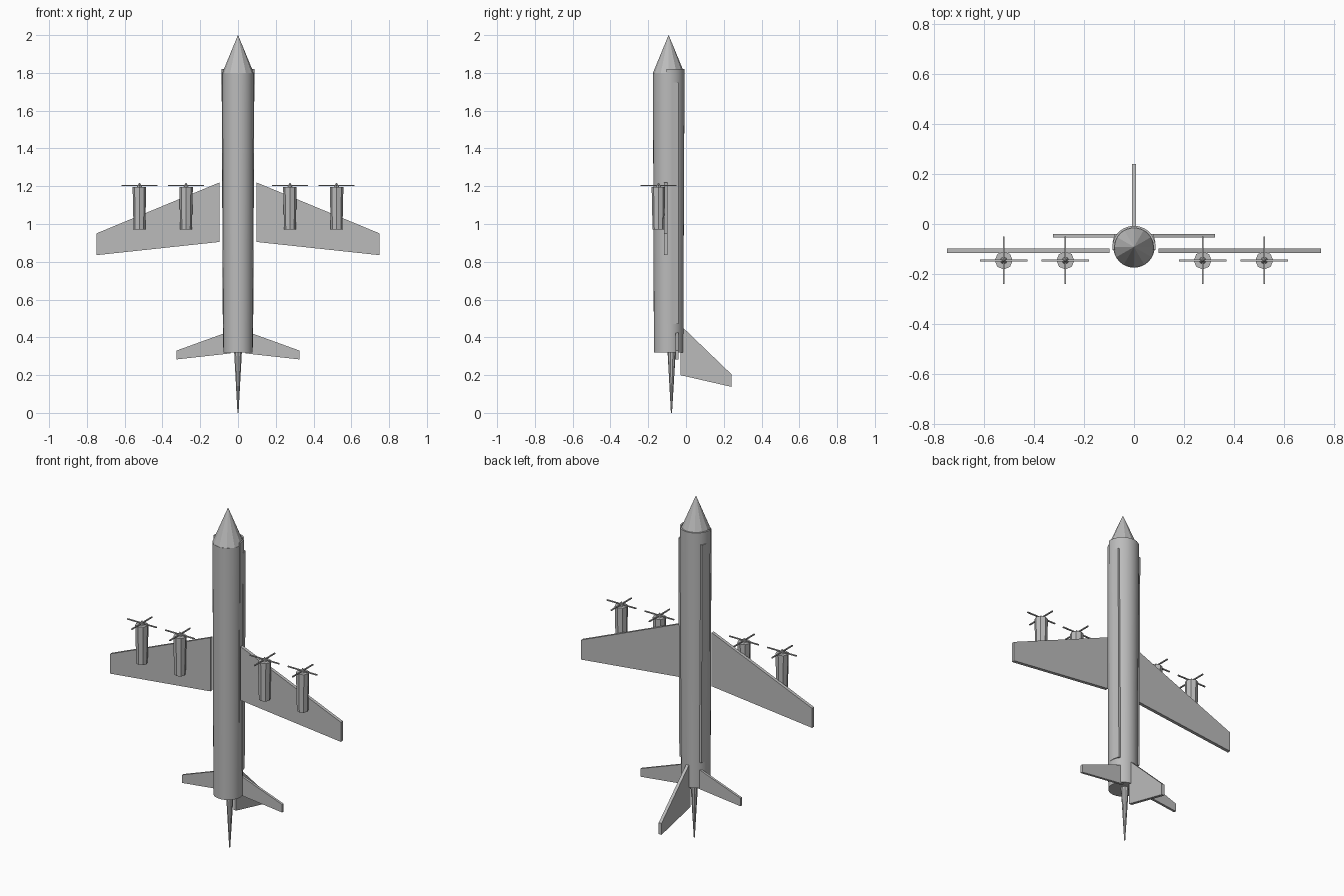
import bpy, bmesh, math
from mathutils import Matrix, Vector

if "Cube" in bpy.data.objects:
    bpy.data.objects.remove(bpy.data.objects["Cube"], do_unlink=True)

grey = bpy.data.materials.new("airframe_grey")
grey.use_nodes = True
COLOUR = (0.5, 0.5, 0.5, 1)
grey.diffuse_color = COLOUR
grey.node_tree.nodes["Principled BSDF"].inputs["Base Color"].default_value = COLOUR


def finish(name, bm, smooth=False):
    bmesh.ops.recalc_face_normals(bm, faces=bm.faces)
    mesh = bpy.data.meshes.new(name)
    bm.to_mesh(mesh)
    bm.free()
    mesh.materials.append(grey)
    obj = bpy.data.objects.new(name, mesh)
    bpy.context.collection.objects.link(obj)
    if smooth:
        bpy.ops.object.select_all(action='DESELECT')
        obj.select_set(True)
        bpy.context.view_layer.objects.active = obj
        bpy.ops.object.shade_smooth_by_angle(angle=math.radians(30))
    return obj


def loft(name, bottom, top, smooth=False):
    """Capped solid between two matching outlines."""
    bm = bmesh.new()
    low = [bm.verts.new(p) for p in bottom]
    high = [bm.verts.new(p) for p in top]
    bm.faces.new(low)
    bm.faces.new(high)
    n = len(low)
    for i in range(n):
        j = (i + 1) % n
        bm.faces.new((low[i], low[j], high[j], high[i]))
    return finish(name, bm, smooth)


def tube(name, x, y0, z0, r0, y1, z1, r1, sides, smooth=False):
    """Upright tapered cylinder or cone whose axis may lean in y."""
    def ring(y, z, r):
        return [(x + r * math.sin(math.tau * i / sides),
                 y + r * math.cos(math.tau * i / sides), z) for i in range(sides)]
    return loft(name, ring(y0, z0, r0), ring(y1, z1, r1), smooth)


def box(name, centre, size):
    bm = bmesh.new()
    bmesh.ops.create_cube(bm, size=1, matrix=Matrix.Translation(centre) @ Matrix.Diagonal((*size, 1)))
    return finish(name, bm)


# Fuselage, nose and tail spike
tube("fuselage", 0, -0.092, 0.32, 0.078, -0.092, 1.8, 0.083, 32, True)
tube("nose_cone", 0, -0.092, 1.8, 0.083, -0.092, 2.0, 0.0005, 12)
tube("tail_spike", 0, -0.077, 0.0, 0.003, -0.076, 0.33, 0.022, 10)


# Back shell: an arc slightly proud of the fuselage
def arc(r, z):
    angles = [math.radians(-8 + 196 * i / 20) for i in range(21)]
    outer = [(r * math.cos(a), -0.092 + (r - 0.002) * math.sin(a), z) for a in angles]
    inner = [(0.9 * x, -0.092 + 0.9 * (y + 0.092), z) for x, y, z in reversed(outer)]
    return outer + inner


loft("back_shell", arc(0.0795, 0.47), arc(0.0865, 1.82), True)

for side, label in ((1, "left"), (-1, "right")):
    # Narrow side rail
    def rail(x, z):
        return [(side * px, py, z) for px, py in
                ((x, -0.075), (x - 0.009, -0.04), (x - 0.03, -0.04), (x - 0.03, -0.075))]
    loft(label + "_side_rail", rail(0.0805, 0.47), rail(0.0865, 1.75))

    # Main wing and tailplane
    def panel(name, outline, y0, y1):
        loft(name, [(side * x, y0, z) for x, z in outline],
             [(side * x, y1, z) for x, z in outline])
    panel(label + "_wing", [(0.098, 1.22), (0.75, 0.95), (0.75, 0.835), (0.098, 0.905)],
          -0.117, -0.098)
    panel(label + "_tailplane", [(0.04, 0.433), (0.325, 0.33), (0.325, 0.283), (0.04, 0.315)],
          -0.055, -0.041)

    # Engines with four-bladed propellers
    for x, place in ((0.275, "inner"), (0.522, "outer")):
        name = f"{label}_{place}_"
        cx, cy = side * x, -0.146
        tube(name + "engine", cx, cy, 0.97, 0.031, cy, 1.195, 0.036, 8)
        tube(name + "spinner", cx, cy, 1.195, 0.014, cy, 1.218, 0.002, 8)
        box(name + "blade_across", (cx, cy, 1.203), (0.19, 0.007, 0.006))
        box(name + "blade_upright", (cx, cy, 1.203), (0.007, 0.19, 0.006))

# Tail fin
fin = [(-0.03, 0.465), (0.24, 0.205), (0.24, 0.138), (-0.03, 0.2)]
loft("tail_fin", [(-0.009, y, z) for y, z in fin], [(0.009, y, z) for y, z in fin])
